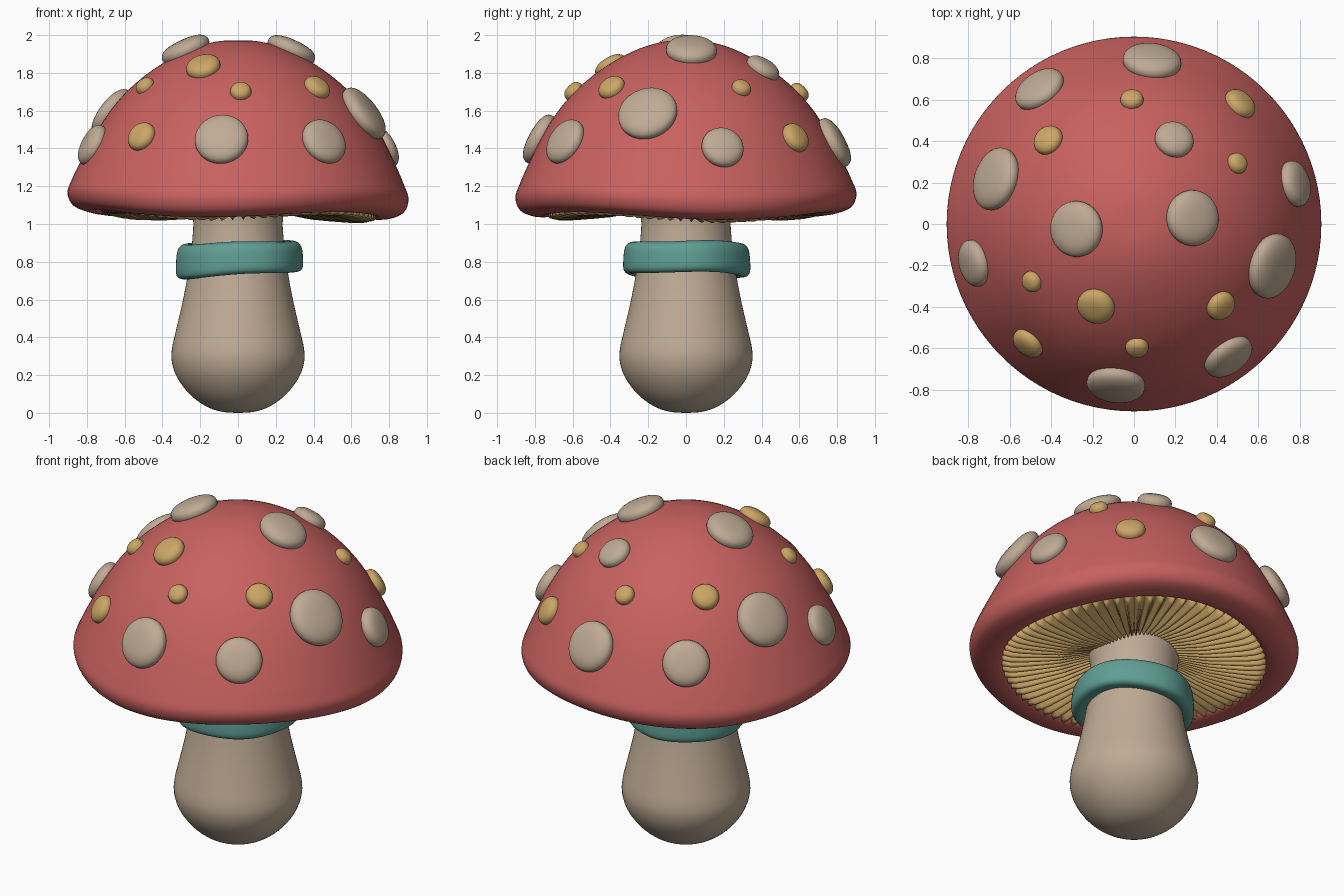
import bpy, bmesh, math
from mathutils import Vector

if "Cube" in bpy.data.objects:
    bpy.data.objects.remove(bpy.data.objects["Cube"])


def material(name, rgb):
    m = bpy.data.materials.new(name)
    m.diffuse_color = (*rgb, 1)
    m.use_nodes = True
    m.node_tree.nodes["Principled BSDF"].inputs["Base Color"].default_value = m.diffuse_color
    return m


RED = material("cap red", (0.58, 0.121, 0.115))
CREAM = material("stem cream", (0.522, 0.407, 0.30))
GOLD = material("gill gold", (0.604, 0.385, 0.135))
TEAL = material("ring teal", (0.113, 0.342, 0.296))


def curve(pts, steps=4, closed=False):
    """Catmull-Rom curve through a few profile points"""
    pts = [Vector(p) for p in pts]
    n = len(pts)
    get = (lambda i: pts[i % n]) if closed else (lambda i: pts[max(0, min(n - 1, i))])
    out = []
    for i in range(n if closed else n - 1):
        p0, p1, p2, p3 = (get(i + k) for k in (-1, 0, 1, 2))
        for s in range(steps):
            t = s / steps
            out.append(0.5 * (2 * p1 + (p2 - p0) * t + (2 * p0 - 5 * p1 + 4 * p2 - p3) * t * t
                              + (3 * p1 - p0 - 3 * p2 + p3) * t ** 3))
    if not closed:
        out.append(pts[-1])
    return [(max(0.0, p.x), p.y) for p in out]


def finish(bm, name, mat):
    bmesh.ops.remove_doubles(bm, verts=bm.verts, dist=1e-5)
    bmesh.ops.recalc_face_normals(bm, faces=bm.faces)
    for f in bm.faces:
        f.smooth = True
    me = bpy.data.meshes.new(name)
    bm.to_mesh(me)
    bm.free()
    me.materials.append(mat)
    ob = bpy.data.objects.new(name, me)
    bpy.context.collection.objects.link(ob)
    return ob


def lathe(name, profile, mat, segs=96, closed=False, deform=None):
    """Revolve a profile around z, with an optional change of r and z by angle"""
    bm = bmesh.new()
    rings = []
    for j, (r, z) in enumerate(profile):
        ring = []
        for k in range(segs):
            a = 2 * math.pi * k / segs
            rr, zz = deform(r, z, a, j) if deform else (r, z)
            ring.append(bm.verts.new((rr * math.cos(a), rr * math.sin(a), zz)))
        rings.append(ring)
    for j in range(len(rings) if closed else len(rings) - 1):
        a, b = rings[j], rings[(j + 1) % len(rings)]
        for k in range(segs):
            n = (k + 1) % segs
            bm.faces.new((a[k], a[n], b[n], b[k]))
    return finish(bm, name, mat)


def wave(z, a):
    """Three-lobed droop of the cap rim, lowest on the right, fading out up the dome"""
    w = max(0.0, min(1.0, (1.5 - z) / 0.4))
    a -= math.radians(15)
    return z - w * (0.018 * math.cos(3 * a) + 0.009 * math.cos(a))


# Stem
lathe("stem", curve([(0, 0), (0.08, 0.005), (0.16, 0.03), (0.235, 0.08), (0.295, 0.145), (0.335, 0.215),
                     (0.352, 0.285), (0.348, 0.35), (0.33, 0.43), (0.295, 0.58), (0.268, 0.72),
                     (0.247, 0.86), (0.236, 1.0), (0.23, 1.14), (0, 1.14)]), CREAM, 64)


# Ring around the stem, sagging a little on the left
def sag(r, z, a, j):
    low = max(0.0, min(1.0, (0.9 - z) / 0.15))
    return (r + 0.008 * math.cos(a) + 0.004 * math.sin(5 * a),
            z + 0.008 * math.cos(a) + 0.012 * low * math.cos(a + 0.3) + 0.004 * math.sin(3 * a))


lathe("stem_ring", curve([(0.22, 0.76), (0.24, 0.885), (0.285, 0.902), (0.325, 0.875), (0.336, 0.80),
                          (0.332, 0.745), (0.30, 0.727), (0.25, 0.74)], 4, True), TEAL, 80, True, sag)

# Cap with rolled rim
DOME = curve([(0, 1.972), (0.1, 1.968), (0.2, 1.945), (0.3, 1.905), (0.4, 1.85), (0.5, 1.78), (0.6, 1.69),
              (0.69, 1.58), (0.77, 1.45), (0.835, 1.32), (0.88, 1.22), (0.903, 1.15), (0.88, 1.085),
              (0.82, 1.055), (0.76, 1.05), (0.72, 1.068), (0.705, 1.11)])
lathe("cap", DOME + [(0.4, 1.16), (0, 1.16)], RED, 96, False, lambda r, z, a, j: (r, wave(z, a)))

# Pleated gills under the cap
BLADES = 72
lower = [(0.20, 1.105), (0.25, 1.10), (0.32, 1.09), (0.42, 1.076), (0.52, 1.067), (0.62, 1.06),
         (0.68, 1.06), (0.725, 1.07)]


def pleat(r, z, a, j):
    amp = 0.027 if 0 < j < 9 else 0
    amp *= min(1.0, 0.35 + (r - 0.2) * 3)
    return r, wave(z, a) + amp * math.cos(BLADES * a)


lathe("gills", [(0.20, 1.17)] + lower + [(0.725, 1.13)], GOLD, BLADES * 6, True, pleat)


def power(t, e):
    return math.copysign(abs(t) ** e, t)


# Spots: puffy discs lying on the dome
def spot(name, x, y, r, mat):
    h = 0.030 + 0.19 * r
    lift = 0.3 * h
    R0 = math.hypot(x, y)
    ux, uy = x / R0, y / R0
    R = R0
    for _ in range(4):   # slide inwards so that the raised face is centred on x, y
        i = next(i for i in range(len(DOME) - 1) if DOME[i + 1][0] >= R)
        (r0, z0), (r1, z1) = DOME[i], DOME[i + 1]
        z = z0 + (z1 - z0) * (R - r0) / (r1 - r0)
        tangent = Vector((ux * (r1 - r0), uy * (r1 - r0), z1 - z0)).normalized()
        side = Vector((-uy, ux, 0))
        normal = side.cross(tangent)
        if normal.z < 0:
            normal = -normal
        R = R0 - 0.5 * (h + lift) * math.hypot(normal.x, normal.y)
    centre = Vector((ux * R, uy * R, z)) + normal * (lift - 0.01)
    bm = bmesh.new()
    bmesh.ops.create_uvsphere(bm, u_segments=32, v_segments=18, radius=1)
    for v in bm.verts:
        c = v.co.copy()
        rad = math.hypot(c.x, c.y)
        k = rad ** 0.75 / rad if rad > 1e-4 else 0   # fuller, flatter pillow shape
        v.co = centre + side * c.x * k * r + tangent * c.y * k * r + normal * power(c.z, 0.9) * h
    finish(bm, name, mat)


large = [(0.09, 0.81, 0.142), (-0.47, 0.67, 0.13), (-0.69, 0.225, 0.155), (0.2, 0.42, 0.095),
         (0.8, 0.2, 0.113), (0.295, 0.03, 0.135), (-0.29, -0.025, 0.135), (0.69, -0.21, 0.16),
         (-0.795, -0.195, 0.115), (0.47, -0.66, 0.128), (-0.09, -0.8, 0.142)]
small = [(-0.01, 0.615, 0.056), (-0.425, 0.415, 0.075), (0.525, 0.595, 0.082), (0.51, 0.3, 0.052),
         (-0.505, -0.285, 0.052), (-0.19, -0.41, 0.092), (-0.525, -0.59, 0.081), (0.43, -0.405, 0.074),
         (0.015, -0.61, 0.056)]
for n, s in enumerate(large, 1):
    spot(f"large_spot_{n}", *s, CREAM)
for n, s in enumerate(small, 1):
    spot(f"small_spot_{n}", *s, GOLD)
